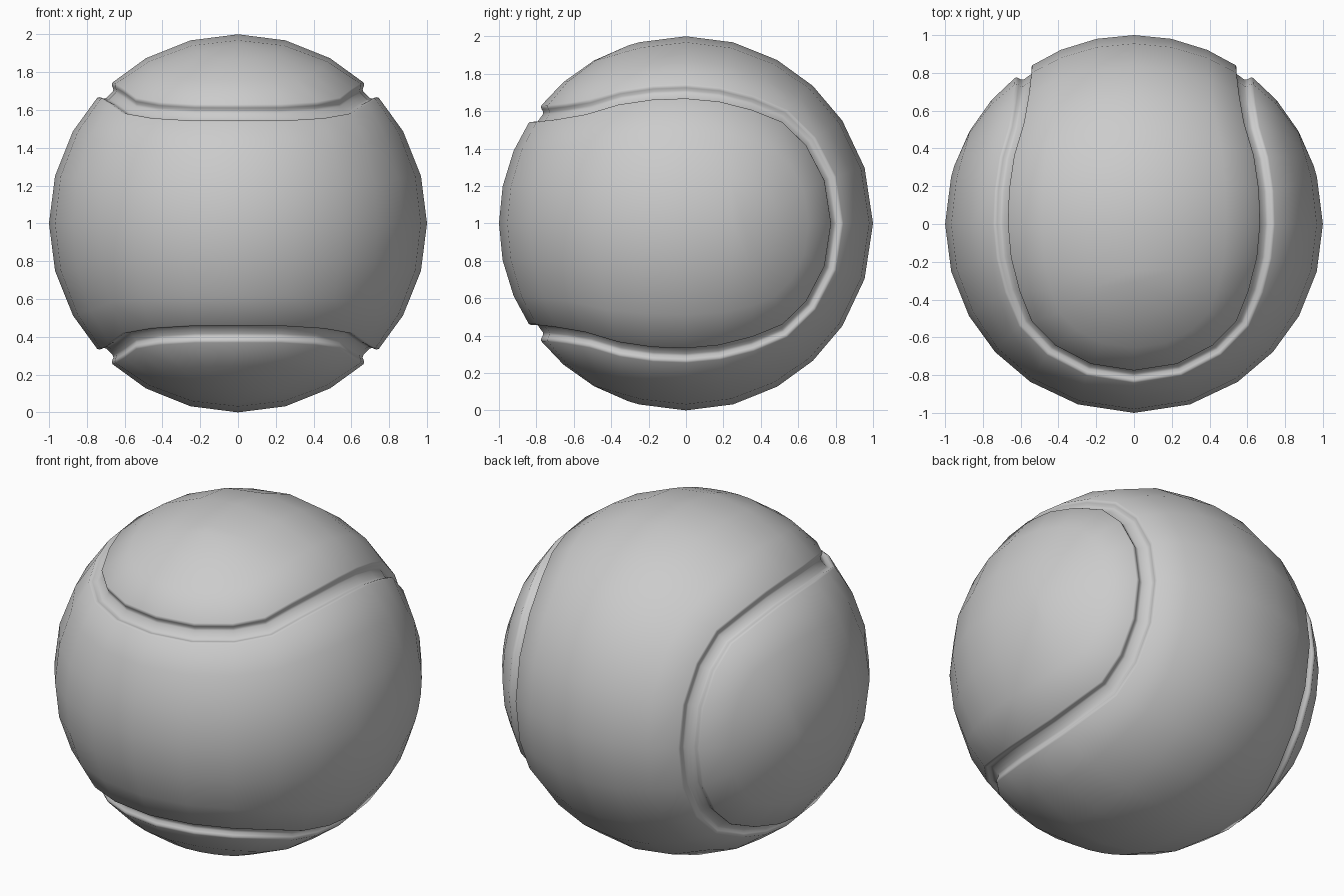
import bpy, bmesh, math
from mathutils import Vector, Matrix

if "Cube" in bpy.data.objects:
    bpy.data.objects.remove(bpy.data.objects["Cube"])

# One eighth of the seam on the unit sphere, front middle to side diagonal
EIGHTH = [(0, -.81, .586), (.24, -.773, .587), (.44, -.67, .60), (.575, -.53, .623),
          (.645, -.36, .674), (.69, -.18, .70), (.707, 0, .707)]
# Rounded panel edge: (distance from seam centre, radius)
EDGE = [(0, .962), (.025, .962), (.037, .969), (.043, .984), (.048, .993), (.058, .998)]
SPINE_END = math.radians(108)


def seam_loop():
    a = [Vector(p).normalized() for p in EIGHTH]
    quarter = a + [Vector((p.z, -p.y, p.x)) for p in reversed(a[:-1])]
    half = quarter + [Vector((p.x, p.y, -p.z)) for p in reversed(quarter[:-1])]
    return half + [Vector((-p.x, p.y, p.z)) for p in reversed(half[1:-1])]


def spine_point(p):
    t = math.atan2(p.x, -p.y)
    t = max(-SPINE_END, min(SPINE_END, t))
    return Vector((math.sin(t), -math.cos(t), 0))


def make_panel(name, rotation):
    loop = seam_loop()
    n = len(loop)
    bm = bmesh.new()
    rings = []
    inner = []
    # Inward direction along the surface at each seam point
    dirs = []
    for i, p in enumerate(loop):
        d = p.cross(loop[(i + 1) % n] - loop[i - 1]).normalized()
        dirs.append(d if d.dot(spine_point(p) - p) > 0 else -d)
    for off, r in EDGE:
        inner = [(p + d * off).normalized() for p, d in zip(loop, dirs)]
        rings.append([bm.verts.new(q * r) for q in inner])
    # Domed surface, lofted from the edge to the panel spine
    for f in (.3, .65, 1):
        rings.append([bm.verts.new(q.slerp(spine_point(p), f))
                      for q, p in zip(inner, loop)])
    for a, b in zip(rings, rings[1:]):
        for i in range(n):
            j = (i + 1) % n
            bm.faces.new((a[i], a[j], b[j], b[i]))
    bmesh.ops.remove_doubles(bm, verts=bm.verts, dist=.0005)
    bm.transform(rotation)
    bmesh.ops.recalc_face_normals(bm, faces=bm.faces)
    if sum(f.normal.dot(f.calc_center_median()) for f in bm.faces) < 0:
        bmesh.ops.reverse_faces(bm, faces=bm.faces)
    for f in bm.faces:
        f.smooth = True
    me = bpy.data.meshes.new(name)
    bm.to_mesh(me)
    bm.free()
    ob = bpy.data.objects.new(name, me)
    ob.location.z = 1
    bpy.context.collection.objects.link(ob)


# Two identical interlocking felt panels
make_panel("front_panel", Matrix.Identity(4))
make_panel("back_panel", Matrix(((0, 0, 1, 0), (0, -1, 0, 0), (1, 0, 0, 0), (0, 0, 0, 1))))
